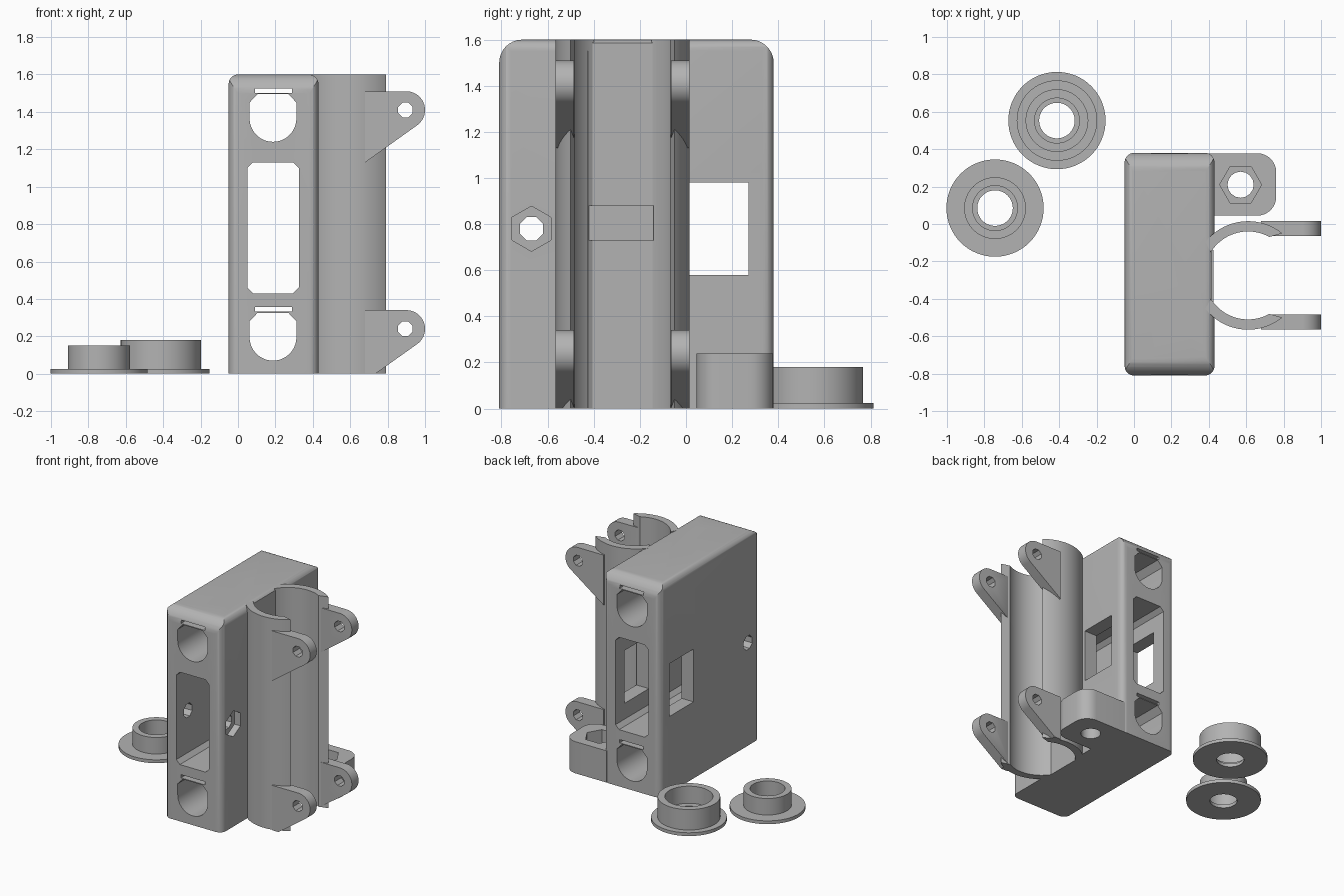
import bpy, bmesh
from math import sin, cos, pi, radians
from mathutils import Vector

if "Cube" in bpy.data.objects:
    bpy.data.objects.remove(bpy.data.objects["Cube"], do_unlink=True)

grey = bpy.data.materials.new("matte grey")
grey.use_nodes = True
grey.diffuse_color = (0.45, 0.45, 0.45, 1)
grey.node_tree.nodes["Principled BSDF"].inputs["Base Color"].default_value = (0.45, 0.45, 0.45, 1)


def arc(cx, cy, r, start, end, n=32):
    """Points on an arc, angles in degrees."""
    steps = [radians(start + (end - start) * i / n) for i in range(n + 1)]
    return [(cx + r * cos(a), cy + r * sin(a)) for a in steps]


def ngon(cx, cy, r, n, turn=0):
    return arc(cx, cy, r, turn, turn + 360, n)[:-1]


def rect(a0, a1, b0, b1, radii=(0, 0, 0, 0), n=8):
    """Rectangle with corner radii: low-low, high-low, high-high, low-high."""
    pts = []
    for i, r in enumerate(radii):
        a = a1 - r if i in (1, 2) else a0 + r
        b = b1 - r if i > 1 else b0 + r
        pts += arc(a, b, r, 180 + 90 * i, 270 + 90 * i, n) if r else [(a, b)]
    return pts


def finish(name, bm):
    bmesh.ops.recalc_face_normals(bm, faces=bm.faces)
    mesh = bpy.data.meshes.new(name)
    bm.to_mesh(mesh)
    bm.free()
    mesh.materials.append(grey)
    obj = bpy.data.objects.new(name, mesh)
    bpy.context.collection.objects.link(obj)
    return obj


def prism(name, profile, axis, lo, hi):
    """Extrude a flat profile along an axis."""
    bm = bmesh.new()
    place = {"x": lambda p: (lo, *p), "y": lambda p: (p[0], lo, p[1]), "z": lambda p: (*p, lo)}[axis]
    face = bm.faces.new([bm.verts.new(place(p)) for p in profile])
    new = bmesh.ops.extrude_face_region(bm, geom=[face])["geom"]
    move = Vector([hi - lo if axis == c else 0 for c in "xyz"])
    bmesh.ops.translate(bm, vec=move, verts=[g for g in new if isinstance(g, bmesh.types.BMVert)])
    return finish(name, bm)


def boolean(target, tool, operation="DIFFERENCE"):
    tool.hide_render = True
    mod = target.modifiers.new("cut", "BOOLEAN")
    mod.operation, mod.object, mod.solver = operation, tool, "EXACT"
    bpy.context.view_layer.objects.active = target
    bpy.ops.object.modifier_apply(modifier=mod.name)
    bpy.data.objects.remove(tool, do_unlink=True)


def cut(target, profile, axis, lo, hi):
    boolean(target, prism("cutter", profile, axis, lo, hi))


def smooth(obj):
    bpy.ops.object.select_all(action="DESELECT")
    obj.select_set(True)
    bpy.context.view_layer.objects.active = obj
    bpy.ops.object.shade_smooth_by_angle(angle=radians(30))


TUBE_X, TUBE_Y, OUTER, INNER, HEIGHT = 0.61, -0.275, 0.29, 0.235, 1.6
LOWER = -1.17  # drop from the upper fittings to the lower ones

# Main housing: rounded in plan, from the side and from the front
housing = prism("housing", rect(-0.05, 0.43, -0.81, 0.38, (0.05,) * 4), "z", 0, HEIGHT)
boolean(housing, prism("side", rect(-0.81, 0.38, 0, HEIGHT, (0, 0, 0.1, 0.1)), "x", -1, 1), "INTERSECT")
boolean(housing, prism("end", rect(-0.05, 0.43, 0, HEIGHT, (0, 0, 0.05, 0.05)), "y", -1, 1), "INTERSECT")

# Channels running front to back
cut(housing, rect(0.05, 0.325, 0.43, 1.13, (0.03,) * 4, 1), "y", -1, 1)
for drop in (0, LOWER):
    channel = arc(0.187, 1.365 + drop, 0.125, 180, 360)
    channel += [(0.312, 1.45 + drop), (0.27, 1.495 + drop), (0.104, 1.495 + drop), (0.062, 1.45 + drop)]
    cut(housing, channel, "y", -1, 1)
    cut(housing, rect(0.09, 0.29, 1.502 + drop, 1.526 + drop), "y", -1, 1)

# Side window, bolt hole and nut pocket
cut(housing, rect(-0.02, 0.27, 0.58, 0.98), "x", -1, 1)
cut(housing, ngon(-0.67, 0.78, 0.055, 8, 22.5), "x", -1, 1)
cut(housing, ngon(-0.67, 0.78, 0.098, 6, 30), "x", 0.38, 1)

# Clearance for the clamp bore, with a flat back wall
bore = [p for p in ngon(TUBE_X, TUBE_Y, INNER, 96) if p[0] > 0.412]
cut(housing, bore, "z", -1, 2)
smooth(housing)
prism("bore_pad", rect(-0.42, -0.14, 0.73, 0.88), "x", 0.40, 0.425)

# Clamp arms and lugs, mirrored about the tube centre
for side, label in ((1, "back"), (-1, "front")):
    outline = arc(TUBE_X, TUBE_Y, OUTER, 51 * side, 142 * side)
    outline += arc(TUBE_X, TUBE_Y, INNER, 148 * side, 61 * side)
    arm = prism(label + "_clamp_arm", outline, "z", 0, HEIGHT)
    smooth(arm)
    for drop, level in ((0, "upper"), (LOWER, "lower")):
        foot = [(0.68, 1.13)] if drop == 0 else [(0.735, -drop), (0.68, -drop)]
        shape = [(0.68, 1.51)] + arc(0.9, 1.41, 0.1, 90, -54, 20) + foot
        shape = [(x, z + drop) for x, z in shape]
        near, far = TUBE_Y + side * 0.21, TUBE_Y + side * OUTER
        lug = prism(f"{level}_{label}_lug", shape, "y", min(near, far), max(near, far))
        cut(lug, ngon(0.895, 1.41 + drop, 0.042, 8, 22.5), "y", -1, 1)
        cut(lug, ngon(TUBE_X, TUBE_Y, INNER, 96), "z", -1, 2)
        smooth(lug)

# Foot block with a nut pocket above a bolt hole
block = prism("nut_block", rect(0.40, 0.76, 0.045, 0.378, (0, 0.1, 0.1, 0)), "z", 0, 0.24)
cut(block, ngon(0.57, 0.21, 0.112, 6), "z", 0.11, 1)
cut(block, ngon(0.57, 0.21, 0.07, 16), "z", -1, 1)
smooth(block)


def bushing(name, x, y, section, n=64):
    """Spin a closed radius-height section into a flanged ring."""
    bm = bmesh.new()
    rings = [[bm.verts.new((x + r * cos(2 * pi * i / n), y + r * sin(2 * pi * i / n), z))
              for i in range(n)] for r, z in section]
    for a, b in zip(rings, rings[1:] + rings[:1]):
        for i in range(n):
            j = (i + 1) % n
            bm.faces.new((a[i], a[j], b[j], b[i]))
    smooth(finish(name, bm))


# Two loose flanged bushings
flange = [(0.095, 0), (0.26, 0), (0.26, 0.025)]
bushing("large_bushing", -0.412, 0.553, flange + [
    (0.215, 0.025), (0.215, 0.18), (0.165, 0.18), (0.165, 0.05), (0.12, 0.05), (0.12, 0.025), (0.095, 0.025)])
bushing("small_bushing", -0.743, 0.085, flange + [
    (0.165, 0.025), (0.165, 0.15), (0.12, 0.15), (0.12, 0.025), (0.095, 0.025)])
